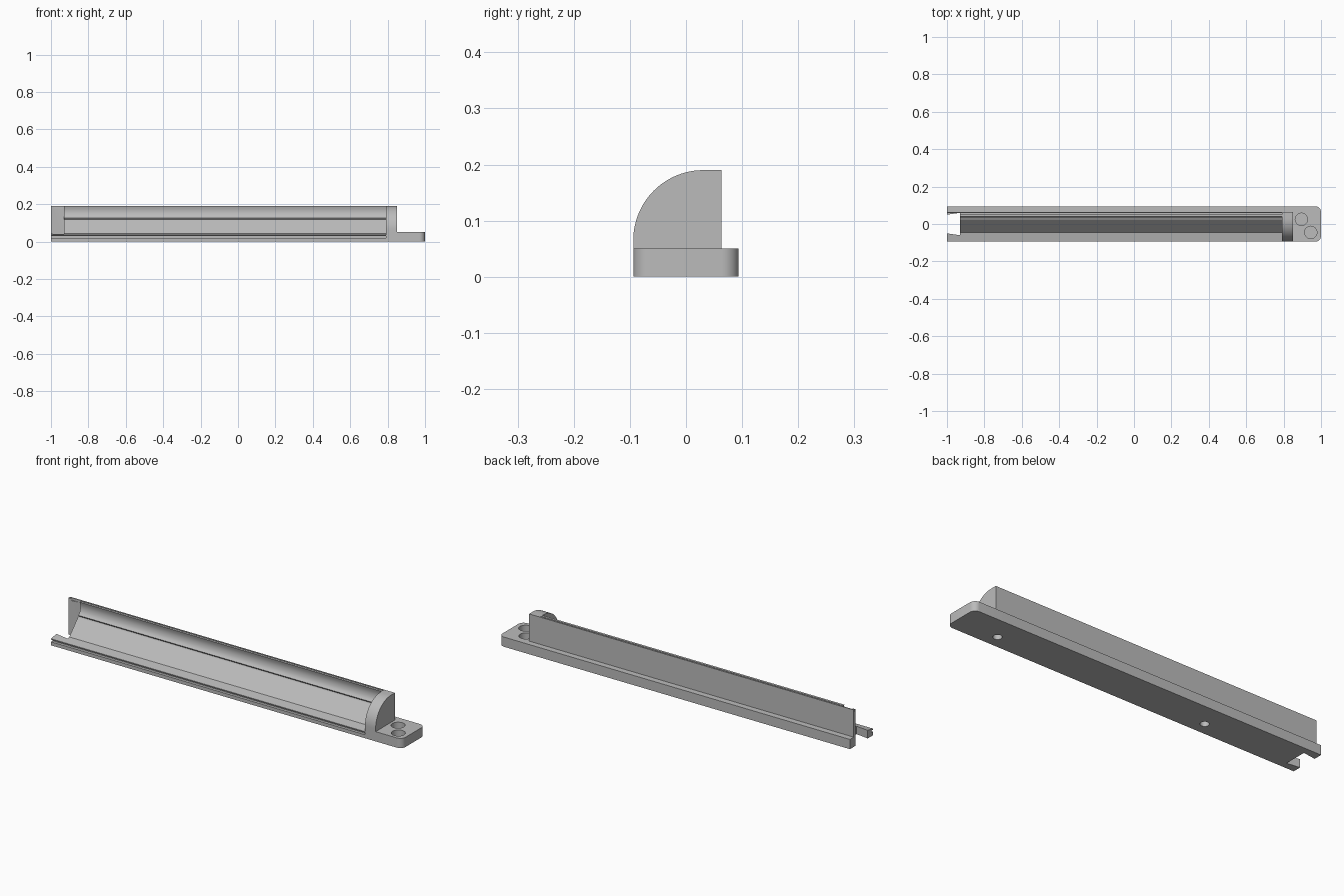
import bpy, bmesh, math
from mathutils import Vector

cube = bpy.data.objects.get("Cube")
if cube:
    bpy.data.objects.remove(cube, do_unlink=True)

grey = bpy.data.materials.new("light_grey")
grey.use_nodes = True
colour = (0.5, 0.5, 0.5, 1)
grey.diffuse_color = colour
grey.node_tree.nodes["Principled BSDF"].inputs["Base Color"].default_value = colour


def prism(name, points, offset):
    """Extrude a closed outline of 3D points by an offset."""
    bm = bmesh.new()
    face = bm.faces.new([bm.verts.new(p) for p in points])
    out = bmesh.ops.extrude_face_region(bm, geom=[face])
    moved = [g for g in out["geom"] if isinstance(g, bmesh.types.BMVert)]
    bmesh.ops.translate(bm, verts=moved, vec=Vector(offset))
    bmesh.ops.recalc_face_normals(bm, faces=bm.faces)
    mesh = bpy.data.meshes.new(name)
    bm.to_mesh(mesh)
    bm.free()
    mesh.materials.append(grey)
    obj = bpy.data.objects.new(name, mesh)
    bpy.context.collection.objects.link(obj)
    return obj


def along_x(name, profile, x0, x1):
    return prism(name, [(x0, y, z) for y, z in profile], (x1 - x0, 0, 0))


def upright(name, outline, z0, z1):
    return prism(name, [(x, y, z0) for x, y in outline], (0, 0, z1 - z0))


def arc(cx, cy, r, start, end, n=24):
    steps = [math.radians(start + (end - start) * i / n) for i in range(n + 1)]
    return [(cx + r * math.cos(a), cy + r * math.sin(a)) for a in steps]


def activate(obj):
    bpy.ops.object.select_all(action='DESELECT')
    bpy.context.view_layer.objects.active = obj
    obj.select_set(True)


def cut(obj, cutter):
    mod = obj.modifiers.new("cut", 'BOOLEAN')
    mod.operation = 'DIFFERENCE'
    mod.solver = 'EXACT'
    mod.object = cutter
    activate(obj)
    bpy.ops.object.modifier_apply(modifier=mod.name)
    bpy.data.objects.remove(cutter, do_unlink=True)


def hole(obj, x, y, r, z0, z1):
    cut(obj, upright("hole_cutter", arc(x, y, r, 0, 352.5, 47), z0, z1))


HALF, WALL, BASE, TOP = 0.094, 0.063, 0.05, 0.19
CAP_IN, CAP_OUT = 0.79, 0.85

# Long housing: base, back wall with slot, hollow, sloping tray, slotted front lip
hollow = [(0.040, TOP), (0.045, 0.175), (0.046, 0.16), (0.043, 0.145),
          (0.037, 0.133), (0.029, 0.126), (0.034, 0.119)]
housing = along_x("housing", [
    (-HALF, 0), (HALF, 0), (HALF, BASE), (WALL, BASE), (WALL, TOP),
    (0.058, TOP), (0.058, 0.178), (0.052, 0.178), (0.052, TOP)] + hollow + [
    (0.025, 0.117), (-0.045, 0.043), (-HALF, 0.034),
    (-HALF, 0.029), (-0.08, 0.029), (-0.08, 0.018), (-HALF, 0.018)],
    -1, CAP_IN)

# Flared notch through the open end
cut(housing, upright("notch_cutter", [
    (-1.07, -0.04), (-0.93, -0.06), (-0.93, 0.06), (-1.07, 0.04)], -0.1, 0.3))

# Blind screw holes underneath
for x in (0.765, -0.43):
    hole(housing, x, -0.027, 0.021, -0.05, 0.03)

# Quarter-round end cap
cap = along_x("end_cap", [(WALL, BASE), (WALL, TOP)]
              + arc(0.031, 0.065, 0.125, 90, 180) + [(-HALF, BASE)], CAP_IN, CAP_OUT)

# Mounting tab with rounded corners and two recesses
R = 0.03
tab = upright("mounting_tab", [(CAP_IN, -HALF)]
              + arc(1 - R, -HALF + R, R, -90, 0, 10)
              + arc(1 - R, HALF - R, R, 0, 90, 10) + [(CAP_IN, HALF)], 0, BASE)
for x, y in ((0.895, 0.025), (0.945, -0.045)):
    hole(tab, x, y, 0.033, 0.02, 0.1)

for obj in (housing, cap, tab):
    activate(obj)
    bpy.ops.object.shade_smooth_by_angle(angle=math.radians(30))
